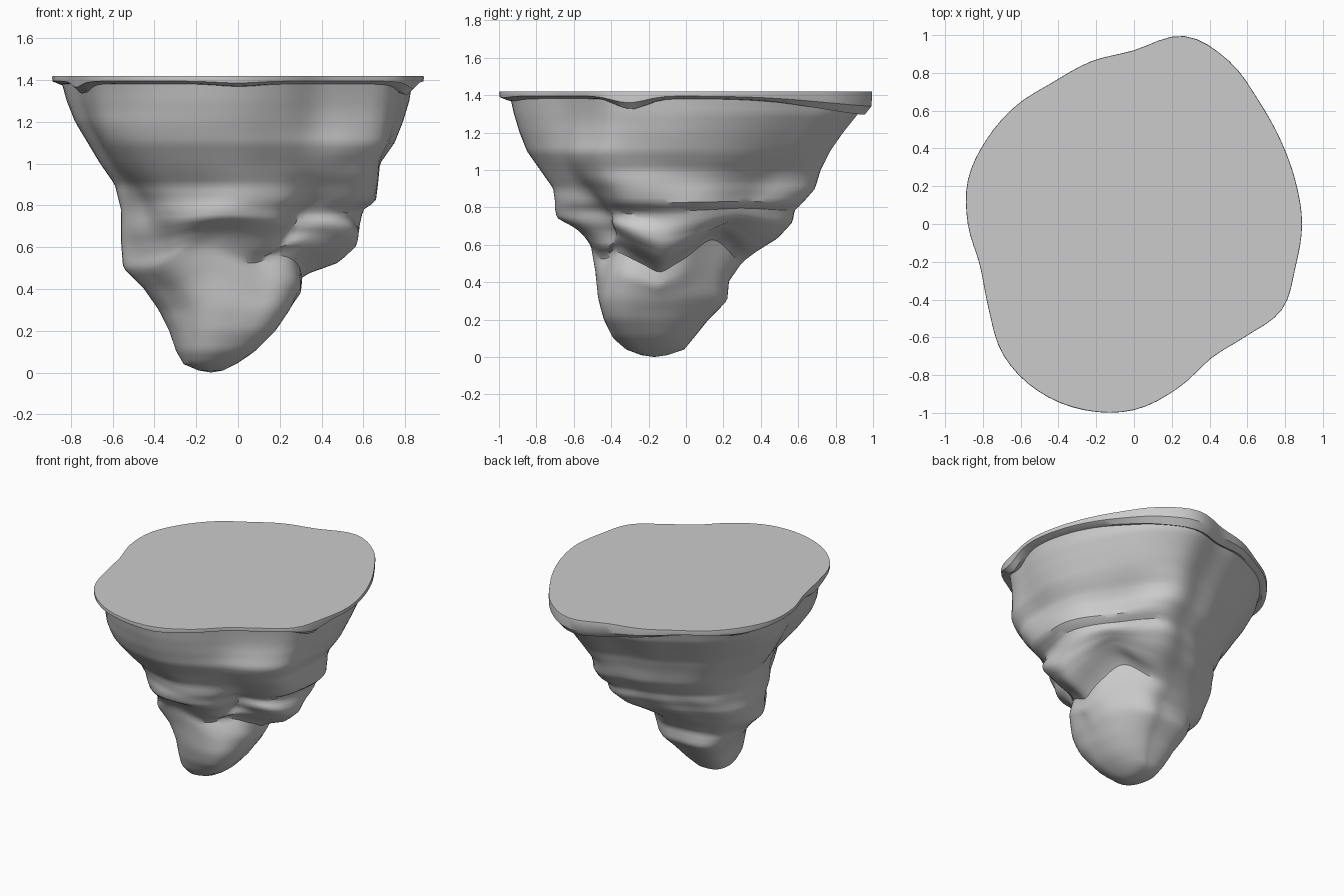
import bpy, bmesh, math
from mathutils import Vector, noise

if "Cube" in bpy.data.objects:
    bpy.data.objects.remove(bpy.data.objects["Cube"])

SEG = 96
# Top outline: radius every 15 degrees, counter-clockwise from +x
OUTLINE = [.89, .885, .895, .93, 1.0, 1.03, .92, .89, .865, .885, .90, .91,
           .88, .845, .89, .98, 1.02, 1.02, .985, .90, .82, .84, .905, .885]
# Rock silhouette: z, x min, x max, y min, y max
ROWS = [(1.39, -.845, .835, -.94, .95), (1.3, -.82, .82, -.92, .92),
        (1.2, -.78, .79, -.89, .84), (1.1, -.72, .75, -.85, .77),
        (1.0, -.66, .68, -.78, .72), (.9, -.59, .67, -.71, .69),
        (.82, -.57, .66, -.70, .62), (.78, -.56, .60, -.70, .58),
        (.72, -.56, .585, -.69, .57), (.63, -.56, .57, -.60, .49),
        (.56, -.555, .48, -.55, .38), (.5, -.55, .31, -.51, .30),
        (.4, -.45, .30, -.485, .23), (.3, -.38, .25, -.47, .22),
        (.2, -.33, .18, -.44, .12), (.1, -.295, .08, -.39, .04),
        (.04, -.26, -.01, -.32, -.01), (.01, -.19, -.07, -.24, -.10)]
# Bulges and hollows: angle, z, angular width, height, amount
BUMPS = [(-54, .70, 11, .16, -.18), (-25, .92, 22, .08, .06), (-25, .75, 18, .05, -.06),
         (-15, .63, 20, .06, .08), (-45, 1.05, 22, .14, .10),
         (225, 1.1, 22, .15, .05), (222, .6, 22, .2, -.10), (222, .35, 22, .15, -.08),
         (45, .85, 22, .2, -.10),
         (-95, .74, 30, .06, .05), (-95, .9, 30, .08, -.04),
         (135, .2, 28, .25, .24), (-45, .25, 28, .2, .26), (75, .7, 15, .1, .05)]
# Ledges that climb or drop around the rock: angle, width, shift
CLIMB = [(40, 22, .14), (-42, 18, .07), (-5, 10, -.04), (-95, 24, .1)]
# Rim lower edge dips: angle, width, depth
DIPS = [(-20, 8, .06), (75, 35, .09), (208, 10, .05), (150, 14, .03), (-90, 8, .015)]


def gap(a, b):
    return (a - b + 180) % 360 - 180


def outline(deg):
    n = len(OUTLINE)
    i, t = divmod((deg % 360) / 15, 1)
    p0, p1, p2, p3 = (OUTLINE[(int(i) + k) % n] for k in (-1, 0, 1, 2))
    return .5 * (2 * p1 + (p2 - p0) * t + (2 * p0 - 5 * p1 + 4 * p2 - p3) * t * t
                 + (3 * p1 - p0 - 3 * p2 + p3) * t ** 3)


def row_at(z):
    for a, b in zip(ROWS, ROWS[1:]):
        if z >= b[0]:
            t = (z - b[0]) / (a[0] - b[0])
            return [b[k] + (a[k] - b[k]) * t for k in range(1, 5)]
    return ROWS[-1][1:]


def rock_ring(z):
    keep = min(1, .25 + z * .65)
    pts = []
    for s in range(SEG):
        deg = 360 * s / SEG
        a = math.radians(deg)
        r = .93 + (outline(deg) - .93) * keep
        for ang, bz, w, h, amt in BUMPS:
            r += amt * math.exp(-(gap(deg, ang) / w) ** 2 - ((z - bz) / h) ** 2)
        rough = .035 * math.exp(-((z - .7) / .3) ** 2)
        r += rough * noise.noise(Vector((math.cos(a) * 2.5, math.sin(a) * 2.5, z * 5)))
        lift = sum(m * math.exp(-(gap(deg, c) / w) ** 2) for c, w, m in CLIMB)
        lift *= math.exp(-((z - .52) / .17) ** 2)
        pts.append((r * math.cos(a), r * math.sin(a), z + lift))
    # Fit the ring to the silhouette
    x0, x1, y0, y1 = row_at(z)
    xs, ys = [p[0] for p in pts], [p[1] for p in pts]

    def fit(v, vs, lo, hi):
        return lo + (v - min(vs)) / (max(vs) - min(vs)) * (hi - lo)
    return [(fit(x, xs, x0, x1), fit(y, ys, y0, y1), h) for x, y, h in pts]


def rim_ring(scale, z, dip=0):
    pts = []
    for s in range(SEG):
        deg = 360 * s / SEG
        a, r = math.radians(deg), outline(deg) * scale
        d = sum(m * math.exp(-(gap(deg, c) / w) ** 2) for c, w, m in DIPS)
        pts.append((r * math.cos(a), r * math.sin(a), z - d * dip))
    return pts


def loft(name, rings, pole=None, cap_first=False):
    bm = bmesh.new()
    loops = [[bm.verts.new(p) for p in ring] for ring in rings]
    for a, b in zip(loops, loops[1:]):
        for i in range(SEG):
            j = (i + 1) % SEG
            bm.faces.new((a[i], b[i], b[j], a[j]))
    if cap_first:
        bm.faces.new(loops[0])
    if pole:
        tip = bm.verts.new(pole)
        for i in range(SEG):
            bm.faces.new((loops[-1][i], tip, loops[-1][(i + 1) % SEG]))
    bmesh.ops.recalc_face_normals(bm, faces=bm.faces)
    if cap_first:  # open shell: make the cap face up
        cap = max(bm.faces, key=lambda f: len(f.verts))
        if cap.normal.z < 0:
            bmesh.ops.reverse_faces(bm, faces=bm.faces)
    me = bpy.data.meshes.new(name)
    bm.to_mesh(me)
    bm.free()
    ob = bpy.data.objects.new(name, me)
    bpy.context.collection.objects.link(ob)
    bpy.ops.object.select_all(action='DESELECT')
    ob.select_set(True)
    bpy.context.view_layer.objects.active = ob
    bpy.ops.object.shade_smooth_by_angle(angle=math.radians(35))
    return ob


# Hanging rock, pointed at the bottom
heights = [1.39 - 1.35 * k / 60 for k in range(61)] + [.022, .01]
loft("hanging_rock", [rock_ring(z) for z in heights], pole=(-.13, -.17, 0))

# Flat ground plate with an uneven overhanging lip
loft("ground_plate", [rim_ring(.998, 1.42), rim_ring(1, 1.41), rim_ring(.997, 1.395, .6),
                      rim_ring(.96, 1.385, 1), rim_ring(.9, 1.375, .5)], cap_first=True)
